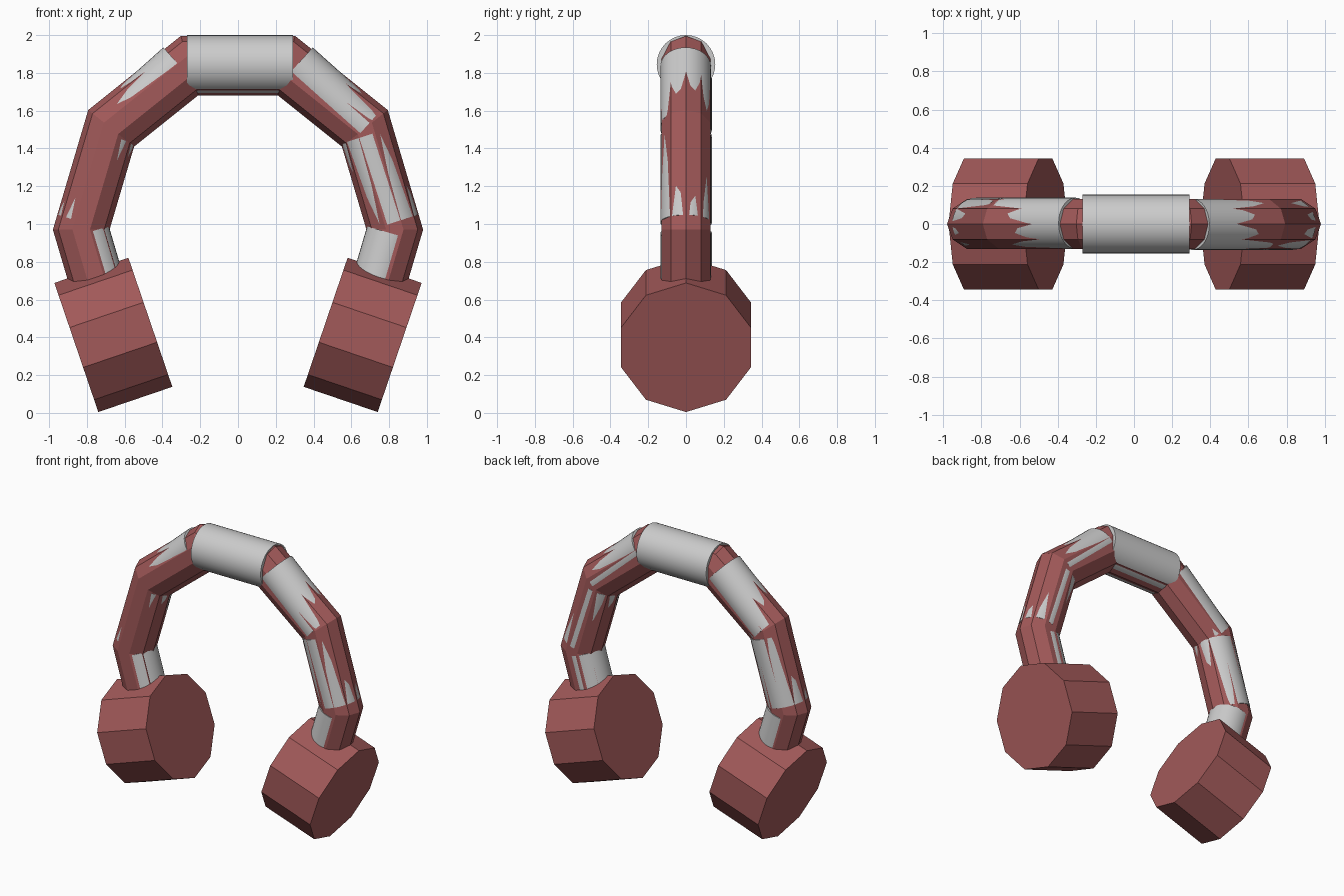
import bpy, bmesh
from math import sin, cos, pi, radians
from mathutils import Vector

if "Cube" in bpy.data.objects:
    bpy.data.objects.remove(bpy.data.objects["Cube"])

red = bpy.data.materials.new("dark_red")
red.diffuse_color = (0.36, 0.1, 0.1, 1)
red.use_nodes = True
red.node_tree.nodes["Principled BSDF"].inputs["Base Color"].default_value = red.diffuse_color


def loft(name, rings):
    """Closed flat-shaded tube through equal-length rings of points."""
    bm = bmesh.new()
    loops = [[bm.verts.new(p) for p in ring] for ring in rings]
    n = len(loops[0])
    for a, b in zip(loops, loops[1:]):
        for i in range(n):
            j = (i + 1) % n
            bm.faces.new((a[i], a[j], b[j], b[i]))
    bm.faces.new(loops[0])
    bm.faces.new(loops[-1])
    bmesh.ops.recalc_face_normals(bm, faces=bm.faces)
    mesh = bpy.data.meshes.new(name)
    bm.to_mesh(mesh)
    bm.free()
    mesh.materials.append(red)
    obj = bpy.data.objects.new(name, mesh)
    bpy.context.collection.objects.link(obj)
    return obj


def sleeve(name, start, end, radius):
    """Smooth grey cylinder between two points."""
    start, end = Vector(start), Vector(end)
    axis = end - start
    bpy.ops.mesh.primitive_cylinder_add(vertices=32, radius=radius, depth=axis.length,
                                        location=(start + end) / 2)
    obj = bpy.context.object
    obj.name = name
    obj.rotation_euler = axis.to_track_quat('Z', 'Y').to_euler()
    bpy.ops.object.shade_smooth_by_angle(angle=radians(40))


# Headband: part of a ten-sided torus, stretched upward
steps = [2 * pi * k / 10 for k in range(10)]
rings = []
for k in range(-1, 7):
    a = k * pi / 5
    rings.append([((0.83 + 0.15 * cos(b)) * cos(a), 0.137 * sin(b),
                   0.97 + 1.1 * (0.83 + 0.15 * cos(b)) * sin(a)) for b in steps])
loft("headband", rings)

# Padding over the top of the band
sleeve("top_pad", (-0.27, 0, 1.845), (0.29, 0, 1.845), 0.155)

for s, side, dy in ((1, "right", -0.002), (-1, "left", 0.004)):
    # Ear cup: tilted ten-sided drum
    t = radians(18.8)
    up = Vector((s * sin(t), 0, cos(t)))
    out = Vector((s * cos(t), 0, -sin(t)))
    centre = Vector((s * 0.66, 0, 0.413))
    loft(side + "_ear_cup",
         [[centre + out * d + up * (0.361 * cos(b)) + Vector((0, 0.361 * sin(b), 0))
           for b in steps] for d in (-0.207, 0.207)])

    # Grey sleeves along the arm
    sleeve(side + "_upper_sleeve", (s * 0.306, dy, 1.835), (s * 0.672, dy, 1.508), 0.134)
    sleeve(side + "_middle_sleeve", (s * 0.677, dy, 1.467), (s * 0.825, dy, 1.008), 0.134)
    sleeve(side + "_lower_sleeve", (s * 0.812, dy, 0.95), (s * 0.715, dy, 0.62), 0.134)
